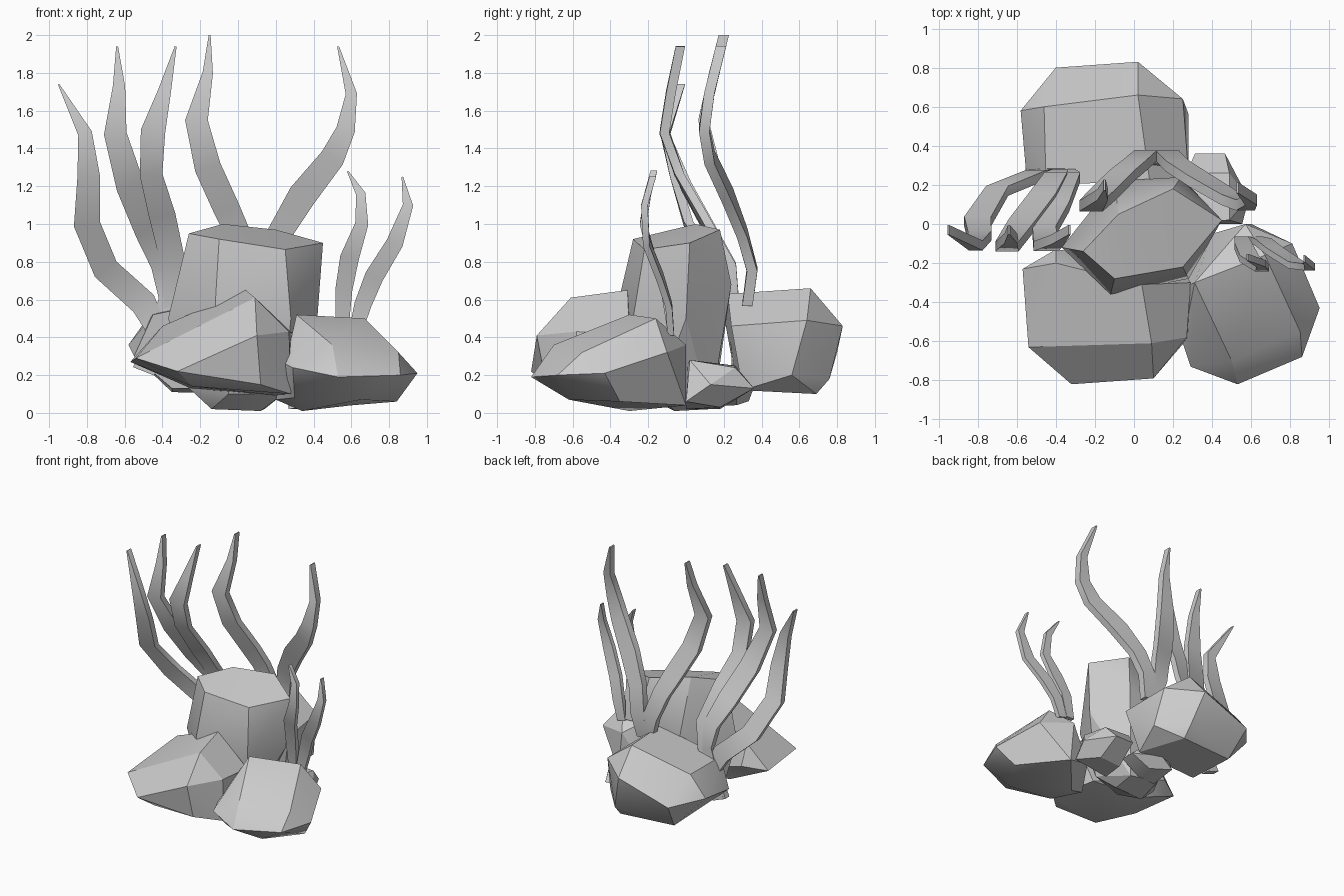
import bpy, bmesh, math
from mathutils import Vector


def finish(name, bm, smooth=None):
    bmesh.ops.recalc_face_normals(bm, faces=bm.faces)
    me = bpy.data.meshes.new(name)
    bm.to_mesh(me)
    bm.free()
    ob = bpy.data.objects.new(name, me)
    bpy.context.collection.objects.link(ob)
    if smooth:
        bpy.context.view_layer.objects.active = ob
        ob.select_set(True)
        bpy.ops.object.shade_smooth_by_angle(angle=math.radians(smooth))
        ob.select_set(False)


def rock(name, corners):
    """Chiselled boulder: convex hull of its corners, near-flat faces merged."""
    bm = bmesh.new()
    vs = [bm.verts.new(c) for c in corners]
    bmesh.ops.convex_hull(bm, input=vs)
    bmesh.ops.delete(bm, geom=[v for v in bm.verts if not v.link_faces], context='VERTS')
    bmesh.ops.dissolve_limit(bm, angle_limit=math.radians(9), verts=bm.verts, edges=bm.edges)
    finish(name, bm, 28)


def lerp(profile, z):
    for (z0, y0), (z1, y1) in zip(profile, profile[1:]):
        if z <= z1:
            return y0 + (y1 - y0) * max(0, (z - z0) / (z1 - z0))
    return profile[-1][1]


def frond(name, path, sway, thick):
    """Flat wavy blade. path: (x, z, width) from base to tip; sway: z -> y."""
    bm = bmesh.new()
    rings = []
    for i, (x, z, w) in enumerate(path):
        a, b = path[max(i - 1, 0)], path[min(i + 1, len(path) - 1)]
        t = Vector((b[0] - a[0], 0, b[1] - a[1])).normalized()
        side = Vector((t.z, 0, -t.x)) * w / 2
        c = Vector((x, lerp(sway, z), z))
        d = Vector((0, thick / 2, 0))
        rings.append([bm.verts.new(p) for p in (c - side - d, c + side - d, c + side + d, c - side + d)])
    for r, s in zip(rings, rings[1:]):
        for k in range(4):
            bm.faces.new((r[k], r[(k + 1) % 4], s[(k + 1) % 4], s[k]))
    bm.faces.new(rings[0])
    bm.faces.new(rings[-1])
    finish(name, bm, 40)


# Boulders
rock("tall_rock", [
    (-.26, -.14, .95), (-.08, .05, 1.0), (.2, .18, .97), (.45, .02, .90), (.25, -.22, .865), (-.1, -.28, .92),
    (-.37, -.12, .5), (-.12, -.36, .58), (.28, -.28, .5), (.42, .0, .5), (.24, .24, .68), (-.1, .22, .6),
    (-.27, -.1, .14), (-.14, -.08, .02), (.12, -.06, .01), (.14, .13, .02), (.24, -.15, .1),
    (-.1, .15, .05), (-.05, -.25, .1)])
rock("front_left_rock", [
    (-.57, -.23, .27), (-.54, -.63, .29), (-.32, -.82, .22), (.1, -.79, .41), (.09, -.61, .61),
    (.04, -.31, .65), (-.4, -.2, .46), (.27, -.58, .43), (.29, -.3, .42), (.28, -.58, .1),
    (.12, -.74, .15), (-.24, -.72, .14), (.22, -.2, .09), (-.25, -.2, .13), (-.4, -.13, .3)])
rock("front_right_rock", [
    (.25, -.33, .27), (.25, -.61, .26), (.29, -.73, .24), (.53, -.82, .19), (.86, -.68, .2), (.95, -.43, .21),
    (.81, -.1, .32), (.57, 0, .36), (.31, -.3, .52), (.67, -.16, .5), (.5, -.7, .36), (.85, -.55, .32),
    (.3, -.58, .08), (.2, -.35, .07), (.34, -.3, .01), (.84, -.35, .06), (.6, 0, .04), (.65, -.62, .07),
    (.4, -.05, .1)])
rock("back_rock", [
    (-.58, .58, .36), (-.4, .8, .32), (.02, .83, .46), (.02, .66, .66), (-.46, .6, .53),
    (.25, .64, .49), (.28, .56, .2), (.1, .76, .18), (.28, .24, .46), (.08, .22, .63),
    (-.45, .2, .52), (-.55, .24, .3), (-.35, .65, .11), (.1, .69, .1), (.2, .3, .12), (-.35, .25, .13)])
pebble = [(-.12, -.18, .02), (.14, -.18, .06), (-.1, -.17, .26), (.08, -.16, .28), (.17, -.05, .15),
          (-.12, .08, .25), (.08, .08, .24), (-.08, .18, .13), (.06, .18, .13), (-.1, 0, .02), (.06, 0, .03)]
rock("small_right_rock", [(x * 1.1 + .4, y + .18, z) for x, y, z in pebble])
rock("small_back_rock", [(y * .9 + .08, x * .8 + .22, z * .7 + .02) for x, y, z in pebble])

# Left clump of fronds
sway = [(.2, .27), (.55, .26), (.78, .24), (.98, .12), (1.22, -.01), (1.3, -.06), (1.48, -.115),
        (1.7, -.08), (1.94, -.03)]
sway_low = [(.2, .27), (.6, .25), (.8, .15), (1.02, .0), (1.25, -.06), (1.48, -.11), (1.74, -.03)]
frond("left_frond_1", [(-.5, .22, .12), (-.42, .42, .12), (-.5, .58, .14), (-.70, .76, .14), (-.80, 1.0, .14),
                       (-.79, 1.25, .12), (-.81, 1.48, .075), (-.95, 1.74, .008)], sway_low, .05)
frond("left_frond_2", [(-.49, .22, .1), (-.38, .6, .08), (-.40, .78, .12), (-.47, .96, .15), (-.57, 1.2, .15),
                       (-.65, 1.48, .12), (-.63, 1.73, .065), (-.64, 1.94, .01)], sway, .05)
frond("left_frond_3", [(-.35, .5, .08), (-.34, .78, .13), (-.40, 1.04, .14), (-.46, 1.26, .12),
                       (-.45, 1.49, .13), (-.39, 1.7, .07), (-.33, 1.94, .01)], sway, .05)

# Back clump of fronds
sway = [(.5, .32), (.57, .325), (.76, .35), (.98, .29), (1.2, .2), (1.36, .12), (1.54, .09), (1.72, .13), (2.0, .2)]
frond("back_frond_1", [(.1, .57, .08), (.06, .76, .12), (.0, .95, .13), (-.06, 1.08, .14), (-.16, 1.3, .14),
                       (-.22, 1.55, .12), (-.16, 1.8, .055), (-.15, 2.0, .01)], sway, .055)
frond("back_frond_2", [(.15, .57, .08), (.17, .76, .12), (.22, .95, .13), (.34, 1.15, .15), (.50, 1.35, .13),
                       (.57, 1.5, .1), (.60, 1.69, .06), (.53, 1.94, .01)], sway, .055)

# Short right clump of fronds
sway = [(.4, -.08), (.55, -.085), (.7, -.13), (.9, -.21), (1.05, -.235), (1.27, -.17)]
frond("right_frond_1", [(.55, .44, .07), (.56, .65, .09), (.59, .82, .1), (.655, 1.0, .07),
                        (.65, 1.16, .05), (.58, 1.28, .008)], sway, .035)
frond("right_frond_2", [(.62, .42, .07), (.66, .57, .09), (.72, .72, .1), (.83, .9, .09),
                        (.90, 1.1, .055), (.87, 1.25, .008)], sway, .035)
